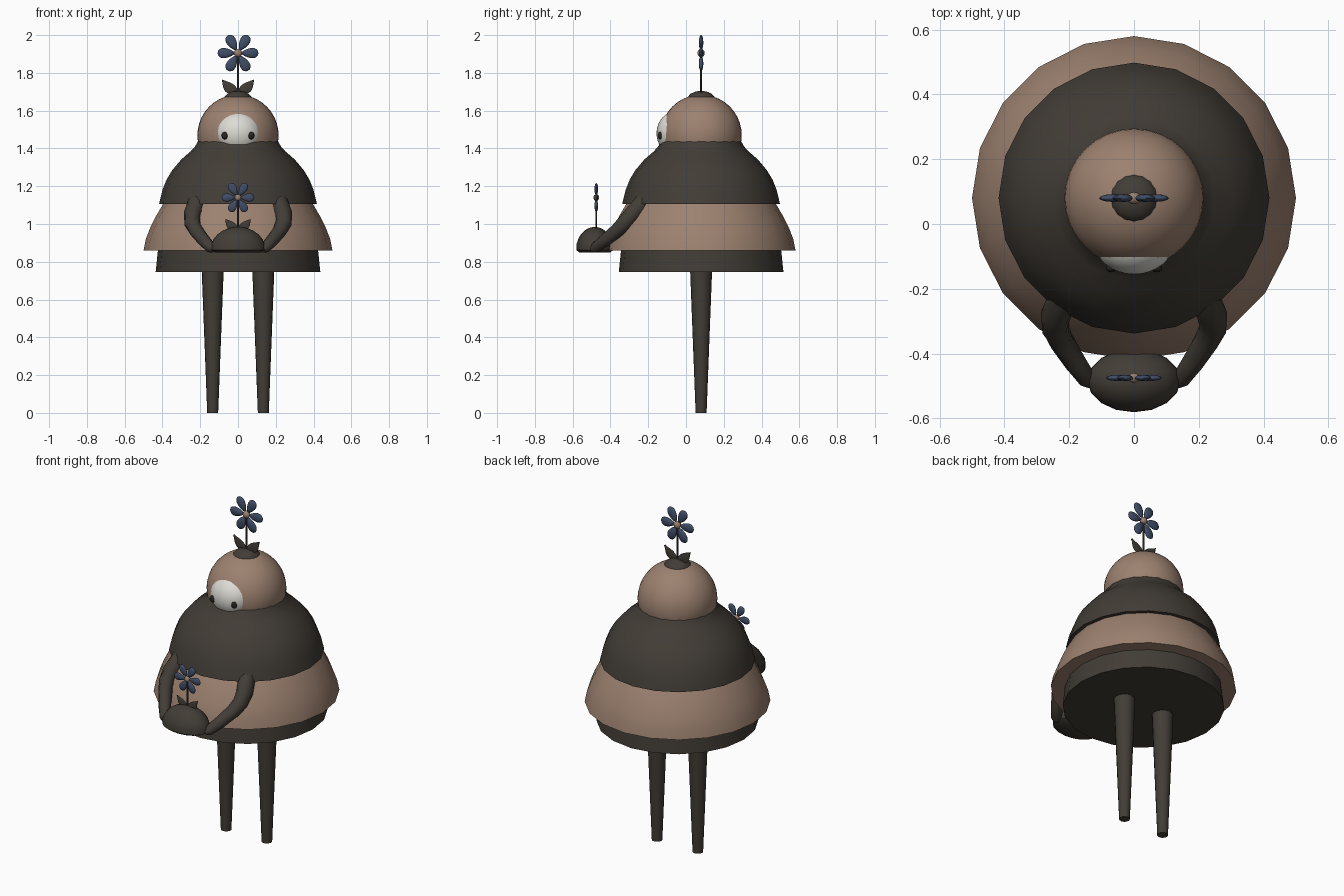
import bpy, math
from mathutils import Vector, Matrix

if "Cube" in bpy.data.objects:
    bpy.data.objects.remove(bpy.data.objects["Cube"])

AXIS_Y = 0.08      # body axis
POT_Y = -0.475     # held mound axis


def material(name, rgb):
    m = bpy.data.materials.new(name)
    m.diffuse_color = (*rgb, 1)
    m.use_nodes = True
    m.node_tree.nodes["Principled BSDF"].inputs["Base Color"].default_value = m.diffuse_color
    return m


DARK = material("dark brown", (0.054, 0.046, 0.037))
TAN = material("tan", (0.335, 0.222, 0.162))
WHITE = material("off white", (0.72, 0.71, 0.66))
BLUE = material("slate blue", (0.052, 0.075, 0.135))
BLACK = material("eye black", (0.02, 0.018, 0.016))


def mesh_object(name, verts, faces, mat, angle=40):
    me = bpy.data.meshes.new(name)
    me.from_pydata([tuple(v) for v in verts], [], faces)
    me.materials.append(mat)
    ob = bpy.data.objects.new(name, me)
    bpy.context.collection.objects.link(ob)
    smooth(ob, angle)
    return ob


def smooth(ob, angle=40):
    bpy.ops.object.select_all(action='DESELECT')
    ob.select_set(True)
    bpy.context.view_layer.objects.active = ob
    bpy.ops.object.shade_smooth_by_angle(angle=math.radians(angle))


def tube_faces(rings, n):
    """Quads between stacked rings, with closed ends."""
    faces = [(r * n + i, r * n + (i + 1) % n, (r + 1) * n + (i + 1) % n, (r + 1) * n + i)
             for r in range(rings - 1) for i in range(n)]
    faces.append(tuple(reversed(range(n))))
    faces.append(tuple(range((rings - 1) * n, rings * n)))
    return faces


def lathe(name, profile, mat, x=0, y=AXIS_Y, n=20, sx=1, sy=1):
    """Turn (radius, z) points, listed bottom to top, about a vertical axis."""
    verts = [(x + sx * r * math.cos(2 * math.pi * i / n), y + sy * r * math.sin(2 * math.pi * i / n), z)
             for r, z in profile for i in range(n)]
    return mesh_object(name, verts, tube_faces(len(profile), n), mat)


def ball(name, loc, radii, mat, seg=24, rings=16):
    bpy.ops.mesh.primitive_uv_sphere_add(segments=seg, ring_count=rings, radius=1, location=loc)
    ob = bpy.context.object
    ob.name = name
    ob.data.transform(Matrix.Diagonal((*radii, 1)))
    ob.data.materials.append(mat)
    smooth(ob, 60)
    return ob


def limb(name, path, mat, n=12):
    """Round tube through (x, y, z, radius) points."""
    pts = [Vector(p[:3]) for p in path]
    verts = []
    for k, p in enumerate(pts):
        d = (pts[min(k + 1, len(pts) - 1)] - pts[max(k - 1, 0)]).normalized()
        u = d.cross(Vector((0, 1, 0.3))).normalized()
        v = d.cross(u)
        for i in range(n):
            a = 2 * math.pi * i / n
            verts.append(p + path[k][3] * (u * math.cos(a) + v * math.sin(a)))
    return mesh_object(name, verts, tube_faces(len(pts), n), mat, 60)


def leaf(name, base, s, side, mat):
    """Pointed leaf rising outward from the stem."""
    n = 8
    along = Vector((0.8 * side, 0, 0.6))
    across = Vector((-0.6 * side, 0, 0.8))
    verts, faces = [], []
    for i in range(n + 1):
        t = i / n
        w = 0.027 * math.sin(math.pi * t ** 0.85) + 0.001
        c = base + s * (along * 0.105 * t + across * 0.012 * math.sin(math.pi * t) * -1)
        verts += [c + across * w * s, c + Vector((0, -0.006 * s, 0)),
                  c - across * w * s, c + Vector((0, 0.006 * s, 0))]
    faces = tube_faces(n + 1, 4)
    if side < 0:
        faces = [tuple(reversed(f)) for f in faces]
    return mesh_object(name, verts, faces, mat, 50)


def flower(prefix, y, z_base, z_head, s):
    """Stem, two leaves, six petals and a round centre."""
    lathe(prefix + "_stem", [(0.006 * s, z_base - 0.02), (0.006 * s, z_head)], DARK, y=y, n=8)
    for side, label in ((-1, "left"), (1, "right")):
        leaf(f"{prefix}_leaf_{label}", Vector((0, y, z_base)), s, side, DARK)
    for k in range(6):
        petal = ball(f"{prefix}_petal_{k + 1}", (0, y, z_head), (0.045 * s, 0.012 * s, 0.030 * s), BLUE, 12, 10)
        for v in petal.data.vertices:      # narrow towards the centre
            v.co.z *= 0.85 + 0.3 * v.co.x / (0.045 * s)
            v.co.x += 0.063 * s
        petal.data.transform(Matrix.Rotation(k * math.pi / 3, 4, 'Y'))
    ball(prefix + "_centre", (0, y, z_head), (0.022 * s, 0.019 * s, 0.022 * s), TAN, 12, 8)


# Legs
for side, label in ((-1, "left"), (1, "right")):
    lathe("leg_" + label, [(0.029, 0), (0.058, 0.75)], DARK, x=0.134 * side, n=16)

# Clothing layers
lathe("underskirt", [(0.436, 0.745), (0.422, 0.88)], DARK)
lathe("skirt", [(0.50, 0.86), (0.488, 0.92), (0.465, 0.98), (0.435, 1.04), (0.40, 1.10),
                (0.35, 1.17), (0.25, 1.27)], TAN)
lathe("cape", [(0.418, 1.105), (0.400, 1.18), (0.378, 1.235), (0.348, 1.285), (0.300, 1.342),
               (0.250, 1.385), (0.228, 1.41), (0.212, 1.438)], DARK)

# Head and face
ball("head", (0, AXIS_Y, 1.47), (0.215, 0.215, 0.215), TAN, 32, 20)
ball("face", (0, -0.05, 1.48), (0.125, 0.106, 0.118), WHITE, 32, 20)
for side, label in ((-1, "left"), (1, "right")):
    ball("eye_" + label, (0.07 * side, -0.137, 1.468), (0.017, 0.012, 0.02), BLACK, 12, 8)

# Sprout on top of the head
lathe("head_mound", [(0.076, 1.655), (0.072, 1.672), (0.055, 1.69), (0.03, 1.701), (0.005, 1.705)], DARK, n=16)
flower("head_flower", AXIS_Y, 1.70, 1.905, 1.0)

# Held mound and its flower
mound = [(0.120, 0.850), (0.144, 0.862)]
mound += [(0.146 * math.cos(a), 0.865 + 0.120 * math.sin(a))
          for a in (math.radians(d) for d in (12, 27, 42, 57, 72, 87))]
lathe("held_mound", mound, DARK, y=-0.483, n=16, sy=0.68)
flower("held_flower", POT_Y, 0.975, 1.14, 0.8)

# Arms reaching from under the cape to the mound
for side, label in ((-1, "left"), (1, "right")):
    limb("arm_" + label, [(x * side, y, z, r) for x, y, z, r in (
        (0.19, -0.14, 1.19, 0.046), (0.222, -0.235, 1.105, 0.047), (0.243, -0.285, 1.05, 0.046),
        (0.242, -0.325, 1.005, 0.043), (0.222, -0.365, 0.965, 0.038), (0.180, -0.43, 0.912, 0.034),
        (0.145, -0.478, 0.875, 0.029), (0.130, -0.495, 0.863, 0.016))], DARK)
